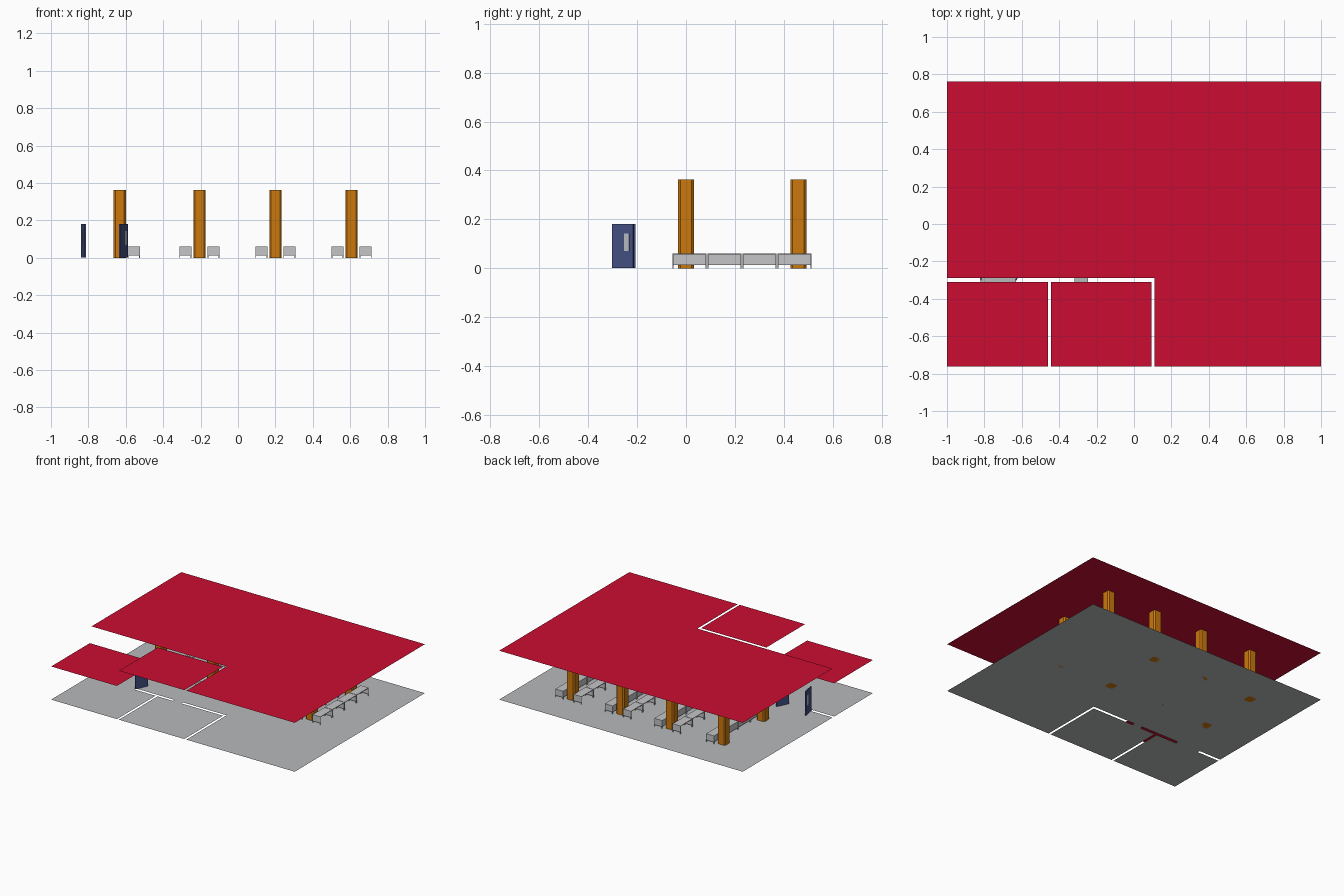
import bpy, bmesh, math
from mathutils import Matrix

if "Cube" in bpy.data.objects:
    bpy.data.objects.remove(bpy.data.objects["Cube"])


def material(name, rgb):
    m = bpy.data.materials.new(name)
    m.diffuse_color = (*rgb, 1)
    m.use_nodes = True
    m.node_tree.nodes["Principled BSDF"].inputs["Base Color"].default_value = m.diffuse_color
    return m


RED = material("ceiling red", (0.60, 0.004, 0.032))
FLOOR = material("floor grey", (0.48, 0.49, 0.50))
ORANGE = material("column orange", (0.60, 0.19, 0.004))
DESK = material("desk grey", (0.56, 0.56, 0.58))
BLUE = material("door blue", (0.055, 0.078, 0.22))
GLASS = material("window pale grey", (0.48, 0.50, 0.56))


def make(name, bm, mats):
    me = bpy.data.meshes.new(name)
    bm.to_mesh(me)
    bm.free()
    for m in mats:
        me.materials.append(m)
    ob = bpy.data.objects.new(name, me)
    bpy.context.collection.objects.link(ob)
    return ob


def sheet(name, outlines, z, mat):
    """Flat horizontal surfaces from outlines."""
    bm = bmesh.new()
    for pts in outlines:
        f = bm.faces.new([bm.verts.new((x, y, z)) for x, y in pts])
        f.normal_update()
        if f.normal.z < 0:
            f.normal_flip()
    return make(name, bm, [mat])


def rect(x0, x1, y0, y1):
    return [(x0, y0), (x1, y0), (x1, y1), (x0, y1)]


def box(bm, x0, x1, y0, y1, z0, z1, mi=0):
    mx = Matrix.Translation(((x0 + x1) / 2, (y0 + y1) / 2, (z0 + z1) / 2)) \
        @ Matrix.Diagonal((x1 - x0, y1 - y0, z1 - z0, 1))
    verts = bmesh.ops.create_cube(bm, size=1, matrix=mx)["verts"]
    for f in {f for v in verts for f in v.link_faces}:
        f.material_index = mi


# Floor and ceilings, split where the walls would stand
H = 0.363
Y = 0.763
hall = [(0.11, -Y), (1, -Y), (1, Y), (-1, Y), (-1, -0.29), (0.11, -0.29)]
room_left = rect(-1, -0.46, -Y, -0.31)
room_right = rect(-0.443, 0.093, -Y, -0.31)
doorways = [rect(-0.82, -0.63, -0.31, -0.29), rect(-0.317, -0.247, -0.31, -0.29)]
sheet("floor", [hall, room_left, room_right] + doorways, 0, FLOOR)
sheet("hall_ceiling", [hall], H, RED)
sheet("right_room_ceiling", [room_right], H, RED)
sheet("left_room_ceiling", [room_left], 0.246, RED)

# Columns with chamfered corners
COLS = (-0.632, -0.206, 0.2, 0.607)
for cx in COLS:
    for cy in (0.0, 0.46):
        bm = bmesh.new()
        r, c = 0.0325, 0.009
        ring = [(r, -r + c), (r, r - c), (r - c, r), (-r + c, r),
                (-r, r - c), (-r, -r + c), (-r + c, -r), (r - c, -r)]
        base = bm.faces.new([bm.verts.new((cx + x, cy + y, 0)) for x, y in ring])
        top = bmesh.ops.extrude_face_region(bm, geom=[base])
        bmesh.ops.translate(bm, vec=(0, 0, H - 0.001),
                            verts=[g for g in top["geom"] if isinstance(g, bmesh.types.BMVert)])
        bmesh.ops.recalc_face_normals(bm, faces=bm.faces)
        make("column", bm, [ORANGE])


def desk(x0, y0, side):
    """Desk with top, corner legs, end panels and a modesty panel."""
    w, d, h, t = 0.064, 0.139, 0.06, 0.004
    bm = bmesh.new()
    x1, y1 = x0 + w, y0 + d
    box(bm, x0, x1, y0, y1, h - t, h)
    for y in (y0, y1 - t):
        box(bm, x0 + t, x1 - t, y, y + t, 0.013, h - t)
        for x in (x0, x1 - t):
            box(bm, x, x + t, y, y + t, 0, h - t)
    x = x0 + 0.001 if side < 0 else x1 - t - 0.001
    box(bm, x, x + 0.003, y0 + t, y1 - t, 0.013, h - t)
    make("desk", bm, [DESK])


# Desk rows on both sides of each column line, the first column only on its right
for i, cx in enumerate(COLS):
    for k in range(4):
        y = -0.055 + k * 0.1428
        desk(cx + 0.043, y, -1)
        if i:
            desk(cx - 0.107, y, 1)

# Open double door; each leaf has a narrow window near its free edge
for name, hx, s, angle in (("left_door", -0.817, -1, 11), ("right_door", -0.632, 1, 25)):
    bm = bmesh.new()
    box(bm, -0.004, 0.004, 0, 0.095, 0.001, 0.18)
    box(bm, -0.0055, 0.0055, 0.056, 0.078, 0.07, 0.143, 1)
    ob = make(name, bm, [BLUE, GLASS])
    ob.location = (hx, -0.301, 0)
    ob.rotation_euler.z = -s * math.radians(angle)
